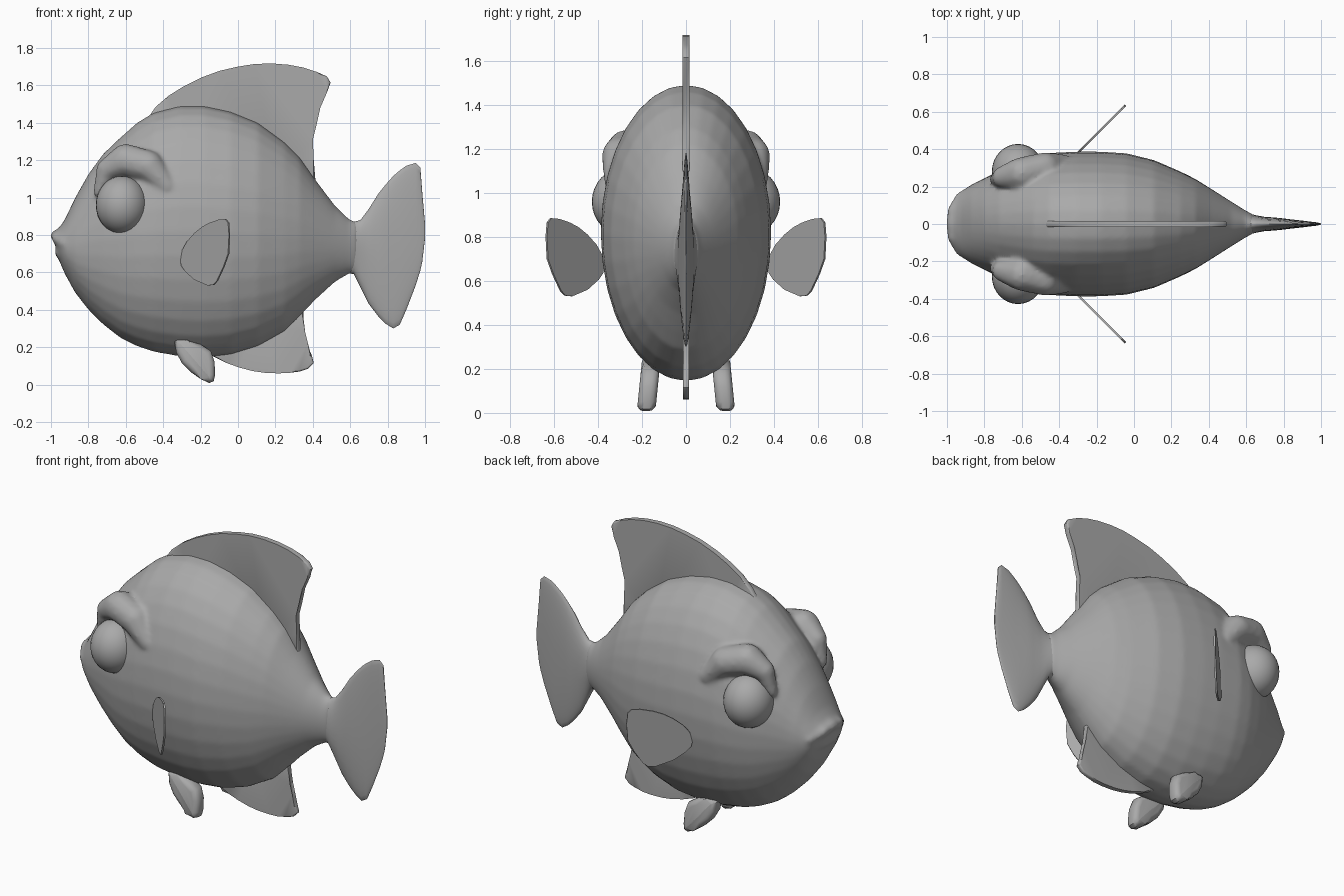
import bpy, bmesh, math
from mathutils import Vector, Matrix

if "Cube" in bpy.data.objects:
    bpy.data.objects.remove(bpy.data.objects["Cube"])

grey = bpy.data.materials.new("plain grey")
grey.diffuse_color = (0.40, 0.40, 0.40, 1)
grey.use_nodes = True
grey.node_tree.nodes["Principled BSDF"].inputs["Base Color"].default_value = grey.diffuse_color


def finish(bm, name, angle=40):
    """Turn a bmesh into a named, smooth-shaded object."""
    bmesh.ops.recalc_face_normals(bm, faces=bm.faces)
    me = bpy.data.meshes.new(name)
    bm.to_mesh(me)
    bm.free()
    me.materials.append(grey)
    ob = bpy.data.objects.new(name, me)
    bpy.context.collection.objects.link(ob)
    bpy.context.view_layer.objects.active = ob
    ob.select_set(True)
    bpy.ops.object.shade_smooth_by_angle(angle=math.radians(angle))
    ob.select_set(False)
    return ob


def loft(bm, stations, n=32):
    """Elliptical rings along x; each station is (x, bottom, top, half width)."""
    rings = []
    for x, lo, hi, w in stations:
        c, h = (lo + hi) / 2, (hi - lo) / 2
        rings.append([bm.verts.new((x, w * math.sin(2 * math.pi * i / n),
                                    c + h * math.cos(2 * math.pi * i / n))) for i in range(n)])
    for a, b in zip(rings, rings[1:]):
        for i in range(n):
            j = (i + 1) % n
            bm.faces.new((a[i], a[j], b[j], b[i]))
    bm.faces.new(rings[0])
    bm.faces.new(rings[-1])


def bead_path(bm, points, steps=8):
    """Rounded ridge made of overlapping balls; each point is (x, y, z, radius)."""
    for p, q in zip(points, points[1:]):
        for i in range(steps + 1):
            x, y, z, r = Vector(p).lerp(Vector(q), i / steps)
            bmesh.ops.create_icosphere(bm, subdivisions=2, radius=r,
                                       matrix=Matrix.Translation((x, y, z)))


def plate(name, outline, half, place=lambda x, z: 0.0, normal=(0, 1, 0), bevel=0.0):
    """Fin cut from an x-z outline, thickened along its normal."""
    bm = bmesh.new()
    n = Vector(normal).normalized() * half
    sides = [[bm.verts.new(Vector((x, place(x, z), z)) + n * s) for x, z in outline] for s in (1, -1)]
    bm.faces.new(sides[0])
    bm.faces.new(sides[1][::-1])
    for i in range(len(outline)):
        j = (i + 1) % len(outline)
        bm.faces.new((sides[0][i], sides[0][j], sides[1][j], sides[1][i]))
    if bevel:
        rims = [e for e in bm.edges if any(len(f.verts) > 4 for f in e.link_faces)]
        bmesh.ops.bevel(bm, geom=rims, offset=bevel, segments=3, profile=0.5, affect='EDGES')
    bmesh.ops.triangulate(bm, faces=[f for f in bm.faces if len(f.verts) > 4])
    return finish(bm, name)


# Body, with lips and brows fused in
bm = bmesh.new()
loft(bm, [(-.975, .72, .79, .08), (-.955, .66, .84, .14), (-.925, .59, .885, .175),
          (-.87, .49, 1.0, .21), (-.80, .40, 1.125, .245), (-.72, .32, 1.235, .285),
          (-.63, .25, 1.32, .325), (-.54, .205, 1.40, .36), (-.45, .175, 1.455, .38),
          (-.31, .15, 1.49, .387), (-.18, .145, 1.49, .387), (-.04, .16, 1.46, .378),
          (.107, .205, 1.40, .342), (.25, .285, 1.295, .28), (.33, .365, 1.215, .24),
          (.41, .45, 1.10, .19), (.52, .55, .955, .12), (.60, .595, .88, .07), (.64, .60, .87, .05)])
lip_up = [(-.83, .20, .745, .015), (-.93, .145, .755, .027), (-.968, .07, .785, .032), (-.972, 0, .797, .032)]
lip_low = [(-.84, .19, .72, .015), (-.92, .13, .705, .027), (-.948, .06, .705, .03), (-.95, 0, .705, .03)]
brow = [(-.745, .24, 1.03, .03), (-.70, .25, 1.15, .06), (-.60, .27, 1.20, .09),
        (-.48, .30, 1.17, .085), (-.38, .325, 1.06, .05)]
for path in (lip_up, lip_low, brow):
    for s in (1, -1):
        bead_path(bm, [(x, y * s, z, r) for x, y, z, r in path])
body = finish(bm, "body")
fuse = body.modifiers.new("fuse", 'REMESH')
fuse.mode = 'VOXEL'
fuse.voxel_size = 0.013
fuse.use_smooth_shade = True
soft = body.modifiers.new("soften", 'SMOOTH')
soft.factor = 0.5
soft.iterations = 8

# Tail fin, thin toward its trailing edge
bm = bmesh.new()
loft(bm, [(.57, .60, .88, .07), (.62, .59, .87, .055), (.655, .52, .88, .046), (.70, .43, .94, .038),
          (.75, .365, 1.02, .035), (.79, .325, 1.07, .031), (.83, .30, 1.115, .026),
          (.865, .32, 1.145, .022), (.90, .40, 1.17, .018), (.95, .53, 1.185, .012),
          (.975, .61, 1.16, .009), (.985, .655, 1.03, .007), (1.0, .78, .86, .003)])
finish(bm, "tail_fin")

# Fins on the centre line
plate("dorsal_fin", [(-.50, 1.40), (-.44, 1.485), (-.37, 1.545), (-.29, 1.595), (-.2, 1.64), (-.1, 1.677),
                     (0, 1.70), (.09, 1.714), (.18, 1.717), (.27, 1.71), (.35, 1.695), (.42, 1.672),
                     (.475, 1.648), (.495, 1.615), (.475, 1.56), (.44, 1.48), (.41, 1.39), (.40, 1.31),
                     (.405, 1.2), (.415, 1.08), (.2, 1.1), (-.3, 1.3)], .016, bevel=.01)
plate("anal_fin", [(-.14, .155), (-.06, .115), (.01, .09), (.08, .072), (.15, .062), (.22, .06), (.28, .063),
                   (.33, .07), (.375, .085), (.405, .115), (.395, .155), (.365, .22), (.35, .28),
                   (.35, .40), (.1, .35)], .014, bevel=.009)

# Paired parts
pectoral = [(-.305, .66), (-.295, .72), (-.27, .765), (-.23, .81), (-.19, .843), (-.15, .865), (-.10, .882),
            (-.065, .885), (-.05, .865), (-.045, .80), (-.05, .70), (-.075, .63), (-.11, .555), (-.13, .533),
            (-.16, .53), (-.23, .56), (-.28, .605), (-.3, .635)]
pelvic = [(-.34, .23), (-.32, .247), (-.27, .238), (-.2, .215), (-.145, .18), (-.125, .12), (-.123, .05),
          (-.13, .018), (-.155, .008), (-.2, .03), (-.25, .065), (-.30, .115), (-.33, .17)]
for s, side in ((1, "left"), (-1, "right")):
    plate("pectoral_fin_" + side, pectoral, .005, lambda x, z: s * (x + .68), (-1, s, 0))
    plate("pelvic_fin_" + side, pelvic, .042, lambda x, z: s * (.157 + (.25 - z) * .1), bevel=.03)
    bm = bmesh.new()
    bmesh.ops.create_uvsphere(bm, u_segments=32, v_segments=16, radius=1,
                              matrix=Matrix.Translation((-.62, s * .28, .96)) @ Matrix.Diagonal((.14, .148, .155, 1)))
    finish(bm, "eye_" + side, 60)
